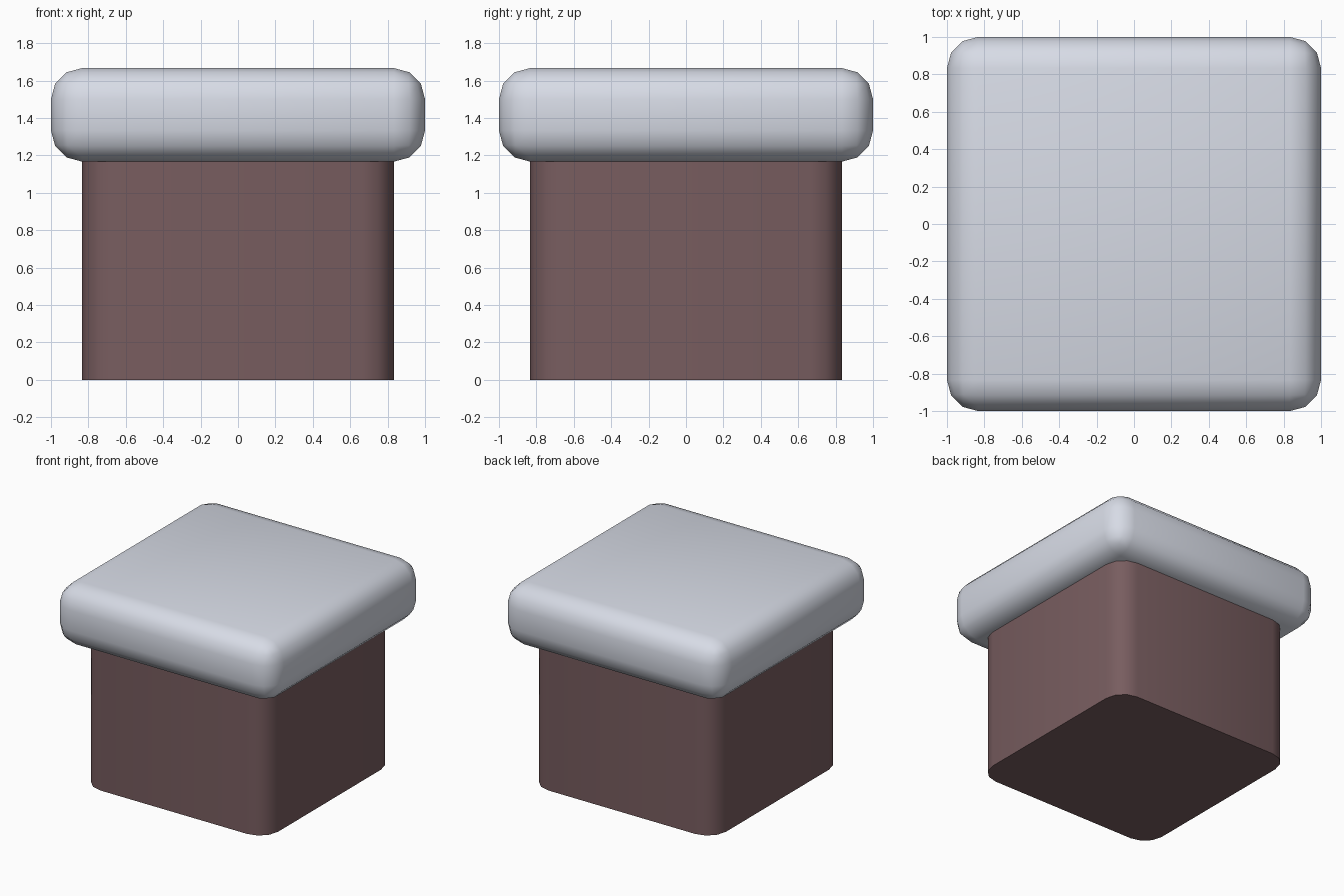
import bpy
import bmesh
import math

if "Cube" in bpy.data.objects:
    bpy.data.objects.remove(bpy.data.objects["Cube"])


def material(name, rgb):
    m = bpy.data.materials.new(name)
    m.diffuse_color = (*rgb, 1.0)
    m.use_nodes = True
    m.node_tree.nodes["Principled BSDF"].inputs["Base Color"].default_value = m.diffuse_color
    return m


def rounded_block(name, width, z0, z1, radius, mat, vertical_only):
    """Square block from z0 to z1 with 3-segment rounded edges."""
    bm = bmesh.new()
    bmesh.ops.create_cube(bm, size=1.0)
    for v in bm.verts:
        v.co.x *= width
        v.co.y *= width
        v.co.z = z0 if v.co.z < 0 else z1
    edges = [e for e in bm.edges
             if not vertical_only or abs(e.verts[0].co.z - e.verts[1].co.z) > 0.1]
    bmesh.ops.bevel(bm, geom=edges, offset=radius, offset_type='OFFSET',
                    segments=3, profile=0.5, affect='EDGES')
    mesh = bpy.data.meshes.new(name)
    bm.to_mesh(mesh)
    bm.free()
    mesh.materials.append(mat)
    obj = bpy.data.objects.new(name, mesh)
    bpy.context.collection.objects.link(obj)
    bpy.ops.object.select_all(action='DESELECT')
    obj.select_set(True)
    bpy.context.view_layer.objects.active = obj
    bpy.ops.object.shade_smooth_by_angle(angle=math.radians(45))
    return obj


brown = material("dusky_brown", (0.188, 0.109, 0.115))
pale = material("pale_grey", (0.68, 0.71, 0.79))

# Square shaft with rounded vertical corners
rounded_block("shaft", 1.667, 0.0, 1.167, 0.167, brown, True)
# Overhanging cap, rounded on every edge
rounded_block("cap", 2.0, 1.167, 1.667, 0.1667, pale, False)
